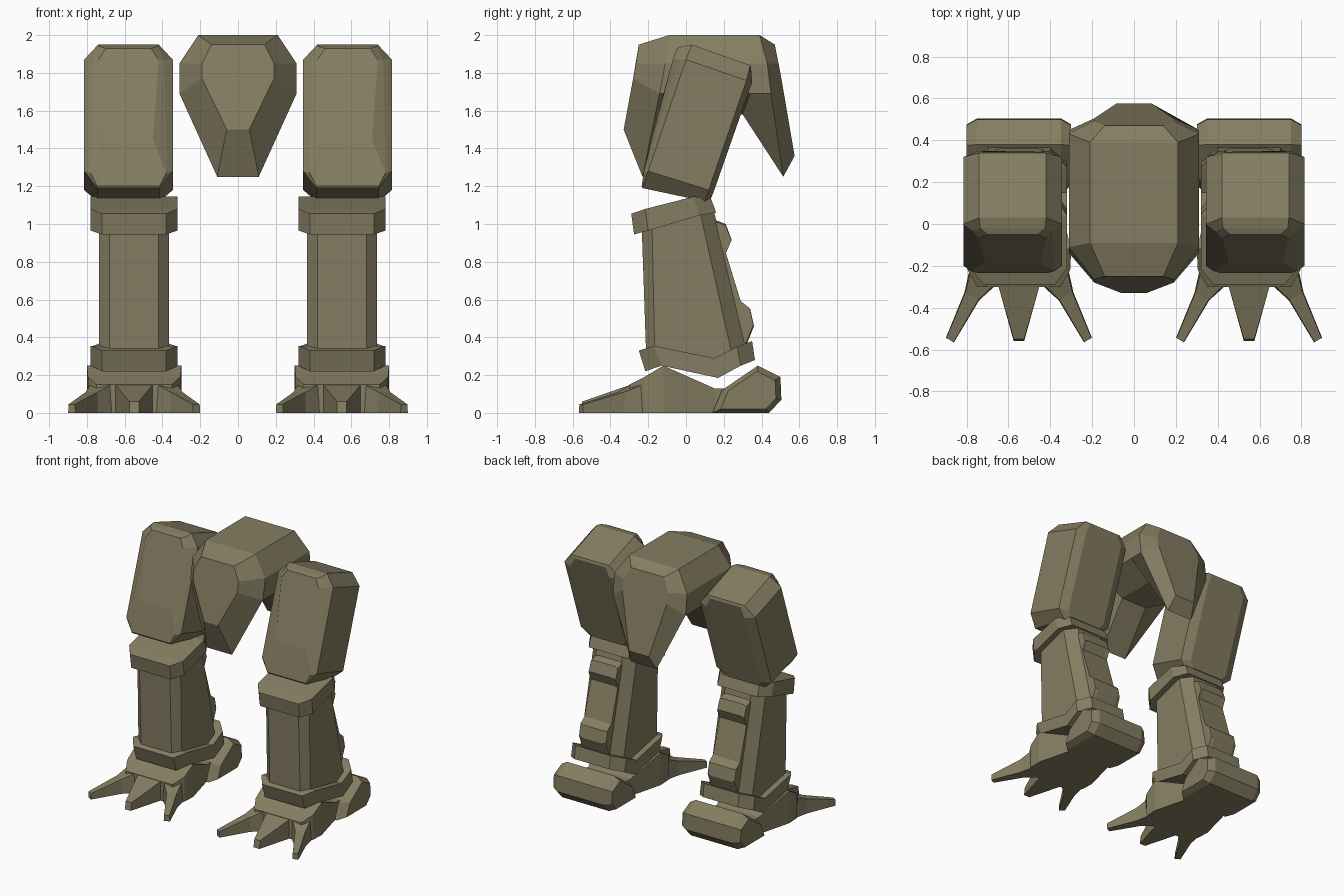
import bpy, bmesh

olive = bpy.data.materials.new("olive_armour")
olive.diffuse_color = (0.235, 0.208, 0.122, 1)


def loft(name, rings, side=1, cx=0.0):
    """Skin a list of equal-length rings, cap both ends, place at side * cx."""
    bm = bmesh.new()
    vs = [[bm.verts.new((side * (cx + x), y, z)) for x, y, z in r] for r in rings]
    n = len(vs[0])
    for a, b in zip(vs, vs[1:]):
        for i in range(n):
            j = (i + 1) % n
            bm.faces.new((a[i], a[j], b[j], b[i]))
    bm.faces.new(vs[0])
    bm.faces.new(vs[-1])
    bmesh.ops.recalc_face_normals(bm, faces=bm.faces)
    me = bpy.data.meshes.new(name)
    bm.to_mesh(me)
    bm.free()
    me.materials.append(olive)
    ob = bpy.data.objects.new(name, me)
    bpy.context.collection.objects.link(ob)
    return ob


def sym(half):
    """Close a half outline by mirroring it across x = 0."""
    return half + [(-x, y, z) for x, y, z in reversed(half)]


def stations(rows):
    """Box sections along y from (y_bottom, y_top, half_width, z_bottom, z_top)."""
    return [sym([(w, yt, zt), (w, yb, zb)]) for yb, yt, w, zb, zt in rows]


def slab(profile, core, outer, shrink):
    """Side profile (y, z) extruded over x with chamfered ends."""
    my = sum(p[0] for p in profile) / len(profile)
    mz = sum(p[1] for p in profile) / len(profile)
    return [[(x, my + (y - my) * k, mz + (z - mz) * k) for y, z in profile]
            for x, k in ((-outer, shrink), (-core, 1), (core, 1), (outer, shrink))]


# Hip: saddle-shaped block with hanging front and rear plates
loft("hip_block", [sym(h) for h in (
    [(.14, -.25, 1.95), (.19, -.265, 1.85), (.19, -.28, 1.77), (.06, -.33, 1.50)],
    [(.21, -.09, 2.0), (.31, -.11, 1.85), (.31, -.14, 1.69), (.11, -.23, 1.25)],
    [(.21, .03, 2.0), (.31, .03, 1.85), (.31, .0, 1.69), (.11, .0, 1.58)],
    [(.21, .28, 2.0), (.31, .30, 1.85), (.31, .34, 1.69), (.11, .30, 1.58)],
    [(.21, .39, 2.0), (.31, .43, 1.85), (.31, .45, 1.69), (.11, .515, 1.25)],
    [(.14, .47, 1.95), (.19, .49, 1.85), (.19, .505, 1.77), (.085, .575, 1.36)],
)])

for side, tag in ((-1, "right_"), (1, "left_")):
    # Thigh: tilted octagonal shell with raised front and back panels
    loft(tag + "thigh", [sym(h) for h in (
        [(.12, -.05, 1.93), (.16, -.07, 1.87), (.13, -.185, 1.45), (.12, -.19, 1.43)],
        [(.155, -.02, 1.94), (.19, -.035, 1.87), (.20, -.225, 1.27), (.165, -.235, 1.2)],
        [(.16, .03, 1.95), (.235, .0, 1.87), (.235, -.20, 1.28), (.165, -.23, 1.19)],
        [(.16, .34, 1.84), (.235, .32, 1.76), (.235, .12, 1.18), (.165, .10, 1.12)],
        [(.13, .345, 1.82), (.165, .35, 1.75), (.165, .15, 1.18), (.13, .135, 1.14)],
    )], side, .58)

    # Knee collar
    loft(tag + "knee_collar", stations([
        (-.275, -.29, .17, .945, 1.055), (-.20, -.215, .23, .965, 1.08),
        (.07, .04, .23, 1.045, 1.145), (.16, .13, .17, 1.06, 1.14),
    ]), side, .55)

    # Shin: chamfered tapering column
    loft(tag + "shin", [sym(h) for h in (
        [(.13, -.235, 1.0), (.185, -.18, 1.0), (.185, .075, 1.06), (.11, .15, 1.06)],
        [(.13, -.21, .28), (.185, -.165, .28), (.185, .25, .28), (.11, .335, .28)],
    )], side, .55)

    # Calf plate with upper and lower ridges
    loft(tag + "calf_plate", slab(
        [(.08, 1.05), (.21, 1.0), (.24, .92), (.21, .85), (.29, .59),
         (.34, .55), (.36, .46), (.32, .36), (.20, .36)], .09, .115, .97), side, .55)

    # Ankle collar that dips towards the back
    loft(tag + "ankle_collar", stations([
        (-.215, -.25, .17, .22, .33), (-.13, -.17, .23, .25, .355),
        (.17, .15, .23, .185, .29), (.29, .27, .23, .25, .35),
        (.365, .35, .15, .28, .38),
    ]), side, .55)

    # Foot body
    loft(tag + "foot_body", stations([
        (-.30, -.30, .20, 0, .15), (-.22, -.22, .245, 0, .19),
        (-.12, -.12, .25, 0, .25), (.15, .15, .18, 0, .13),
        (.22, .22, .18, 0, .13),
    ]), side, .55)

    # Heel bar
    loft(tag + "heel", slab(
        [(.14, 0), (.19, .12), (.38, .25), (.50, .19), (.505, .07), (.44, 0)],
        .20, .25, .8), side, .55)

    # Middle toe
    loft(tag + "middle_toe", stations([
        (-.29, -.29, .10, 0, .15), (-.56, -.55, .025, 0, .06),
    ]), side, .55)

    # Splayed toes: sections run from the foot out to the tip
    for d, toe in ((-1, "inner_toe"), (1, "outer_toe")):
        rings = []
        for x, y, w, h in ((.17, -.25, .075, .155), (.225, -.345, .04, .11),
                           (.33, -.555, .022, .045)):
            px, py = .87 * w, .5 * w
            rings.append([(d * (x + k * px), y + k * py, z) for k, z in
                          ((-1, 0), (1, 0), (.9, h), (-.9, h))])
        loft(tag + toe, rings, side, .55)
